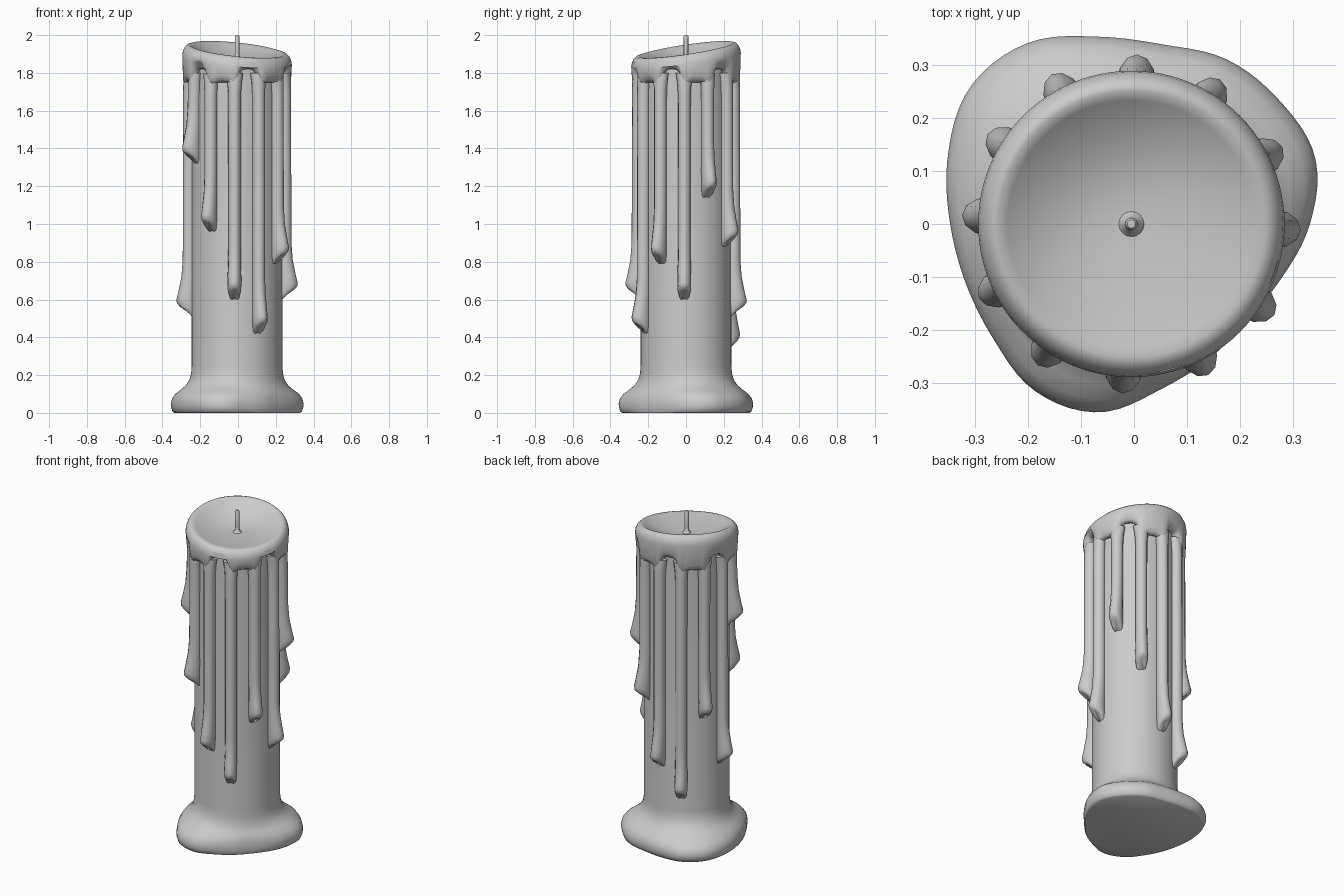
import bpy, bmesh
from math import sin, cos, pi, radians, floor

cube = bpy.data.objects.get("Cube")
if cube:
    bpy.data.objects.remove(cube)

CX = -0.005     # candle axis
SEGS = 96


def skin(name, rings, sharp=50):
    """Bridge equal-sized rings of points and cap both ends."""
    bm = bmesh.new()
    loops = [[bm.verts.new(p) for p in ring] for ring in rings]
    n = len(loops[0])
    for a, b in zip(loops, loops[1:]):
        for i in range(n):
            j = (i + 1) % n
            bm.faces.new((a[i], a[j], b[j], b[i]))
    bm.faces.new(loops[0][::-1])
    bm.faces.new(loops[-1])
    bmesh.ops.recalc_face_normals(bm, faces=bm.faces)
    mesh = bpy.data.meshes.new(name)
    bm.to_mesh(mesh)
    bm.free()
    obj = bpy.data.objects.new(name, mesh)
    bpy.context.collection.objects.link(obj)
    bpy.ops.object.select_all(action='DESELECT')
    obj.select_set(True)
    bpy.context.view_layer.objects.active = obj
    bpy.ops.object.shade_smooth_by_angle(angle=radians(sharp))
    return obj


def lathe_ring(radius, height):
    """Ring whose radius and height are functions of the angle."""
    angles = [2 * pi * i / SEGS for i in range(SEGS)]
    return [(CX + radius(a) * cos(a), radius(a) * sin(a), height(a)) for a in angles]


def periodic(values, a):
    """Smooth closed curve through evenly spaced values."""
    n = len(values)
    u = (a / (2 * pi)) % 1 * n
    i = floor(u)
    t = u - i
    p, q, r, s = (values[(i + k) % n] for k in (-1, 0, 1, 2))
    return q + 0.5 * t * (r - p + t * (2 * p - 5 * q + 4 * r - s + t * (3 * (q - r) + s - p)))


# Shaft flaring into the puddle of wax at the foot
SHAFT = 0.24
PUDDLE = [.338, .37, .365, .36, .345, .36, .395, .40, .37, .343,
          .333, .34, .365, .362, .318, .295, .285, .302]
foot = [(0.84, 0), (0.93, 0.008), (0.99, 0.03), (1, 0.05), (0.95, 0.075),
        (0.8, 0.1), (0.55, 0.122), (0.3, 0.145), (0.12, 0.175), (0.03, 0.21), (0, 0.25)]
rings = [lathe_ring(lambda a, f=f: SHAFT + f * (periodic(PUDDLE, a) - SHAFT),
                    lambda a, z=z: z) for f, z in foot]
rings.append(lathe_ring(lambda a: SHAFT, lambda a: 1.84))
skin("candle_shaft", rings)

# Drips: angle and height of the lower end
DRIPS = [(-2, .61), (27, 1.15), (58.5, .89), (88, .52), (118, .34), (148, .83),
         (177, .52), (206, 1.33), (236.5, .97), (267, .61), (297, .43), (327.5, .8)]


def rim(a):
    return 1.924 + 0.045 * cos(a - radians(125))


def hem(a):
    """Lower edge of the collar, arched between neighbouring drips."""
    u = (a + radians(2)) / (2 * pi) * len(DRIPS)
    top = 1.75 if floor(u) % 2 == 0 else 1.82
    x = abs(2 * (u % 1) - 1)
    return 1.70 + (top - 1.70) * (1 - x ** 4)


# Collar with rounded rim and melted bowl
collar = [(.23, lambda a: hem(a) + .012), (.255, hem),
          (.275, lambda a: hem(a) + .012), (.286, lambda a: hem(a) + .04)]
collar += [(r, lambda a, d=d: rim(a) - d) for r, d in
           ((.29, .055), (.287, .035), (.278, .015), (.265, .003), (.252, 0))]
BOWL = 1.865
for k in (.93, .84, .72, .58, .42, .25, .06):
    collar.append((.252 * k, lambda a, k=k: BOWL + (rim(a) - BOWL) * k ** 2.2))
skin("melted_collar", [lathe_ring(lambda a, r=r: r, h) for r, h in collar], 80)


def drip(index, degrees, end):
    """Flattened wax run ending in a swollen bead."""
    a = radians(degrees)
    rows = [(end, .28, .018), (end + .012, .303, .028), (end + .04, .319, .035),
            (end + .07, .321, .037), (end + .12, .311, .036), (end + .2, .295, .034),
            (end + .29, .288, .033), (1.69, .286, .034), (1.75, .285, .038), (1.80, .28, .046)]
    rings = []
    for z, outer, width in rows:
        mid, depth = (outer + .215) / 2, (outer - .215) / 2
        ring = []
        for i in range(12):
            t = 2 * pi * i / 12
            r, s = mid + depth * cos(t), width * sin(t)
            slant = .035 * cos(t) * max(0, 1 - (z - end) / .1)
            ring.append((CX + r * cos(a) - s * sin(a), r * sin(a) + s * cos(a), z + slant))
        rings.append(ring)
    skin(f"wax_drip_{index + 1}", rings, 70)


for i, (degrees, end) in enumerate(DRIPS):
    drip(i, degrees, end)

# Wick
wick = [(.03, 1.855), (.022, 1.869), (.013, 1.878), (.012, 1.9), (.012, 1.994), (.008, 2.0)]
skin("wick", [[(CX + r * cos(pi * i / 8), r * sin(pi * i / 8), z) for i in range(16)]
              for r, z in wick])
